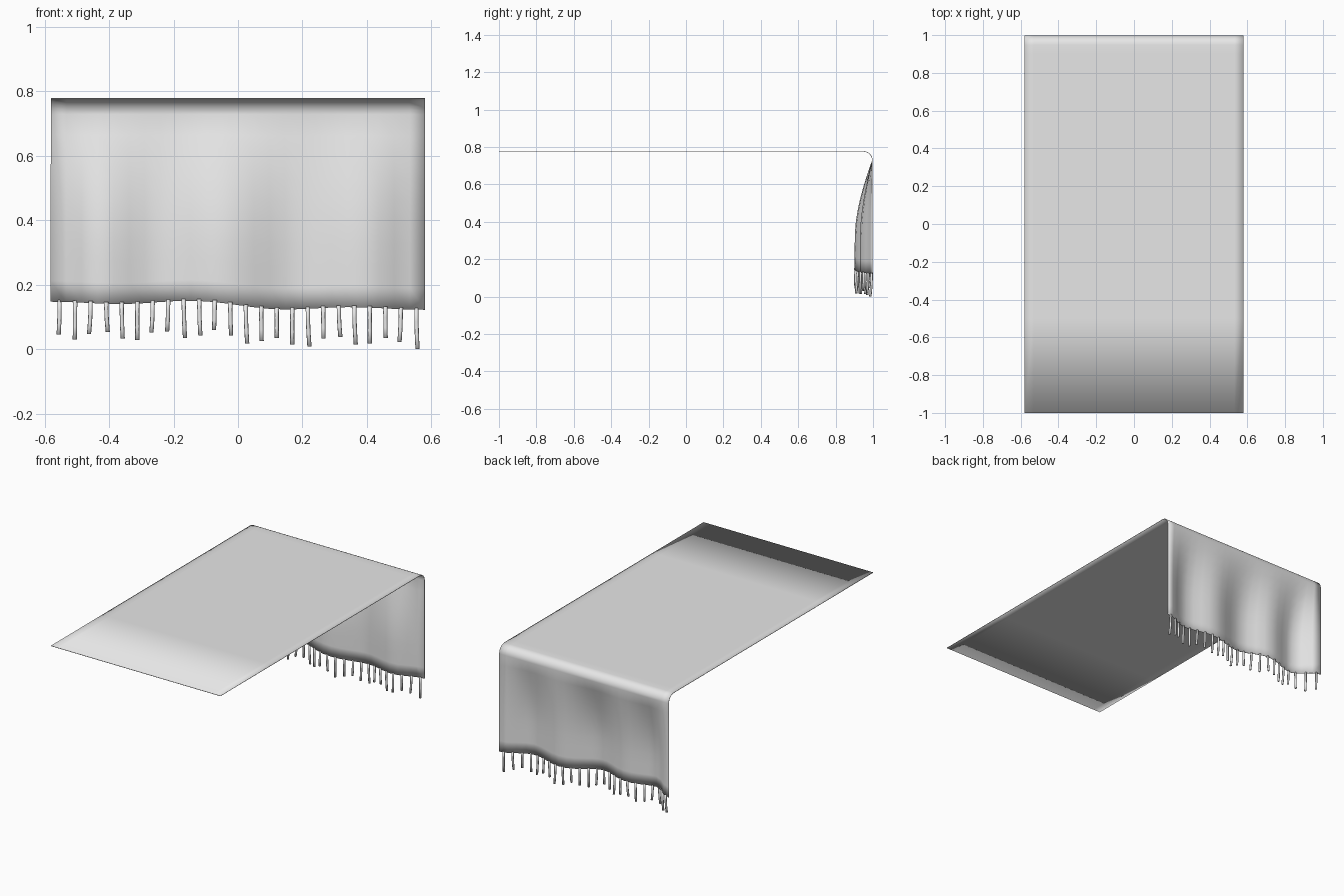
import bpy, bmesh, math, random

if "Cube" in bpy.data.objects:
    bpy.data.objects.remove(bpy.data.objects["Cube"])

random.seed(4)
HALF_W, TOP, COLS = 0.58, 0.778, 24

cloth = bpy.data.materials.new("grey cloth")
cloth.diffuse_color = (0.8, 0.8, 0.8, 1)
cloth.use_nodes = True
cloth.node_tree.nodes["Principled BSDF"].inputs["Base Color"].default_value = cloth.diffuse_color


def blend(points, x):
    """Smooth wave through a few (x, value) points."""
    for (x0, v0), (x1, v1) in zip(points, points[1:]):
        if x <= x1:
            t = min(1, max(0, (x - x0) / (x1 - x0)))
            return v0 + (v1 - v0) * (1 - math.cos(math.pi * t)) / 2
    return points[-1][1]


# Fold depth and hem height across the width
FOLDS = [(-0.58, 0), (-0.43, 0.95), (-0.24, 0.45), (-0.05, 1.0),
         (0.2, 0.3), (0.39, 0.7), (0.58, 0)]
HEM = [(-0.58, 0.147), (-0.36, 0.14), (-0.15, 0.15),
       (0.15, 0.123), (0.34, 0.13), (0.58, 0.122)]


def hang_y(x, z):
    drop = min(1, max(0, (0.73 - z) / 0.43))
    return 0.998 - 0.093 * math.sin(drop * math.pi / 2) * blend(FOLDS, x)


def finish(name, bm):
    mesh = bpy.data.meshes.new(name)
    bm.to_mesh(mesh)
    bm.free()
    mesh.materials.append(cloth)
    for p in mesh.polygons:
        p.use_smooth = True
    obj = bpy.data.objects.new(name, mesh)
    bpy.context.collection.objects.link(obj)
    return obj


# Runner: flat top, rounded bend, then a rippled hanging end
def column(x):
    pts = [(y, TOP) for y in (-1, -0.5, 0, 0.5, 0.9)]
    for i in range(7):
        a = math.radians(90 - 15 * i)
        pts.append((0.948 + 0.05 * math.cos(a), TOP - 0.05 + 0.05 * math.sin(a)))
    hem = blend(HEM, x)
    for i in range(1, 10):
        z = TOP - 0.05 + (hem - TOP + 0.05) * i / 9
        pts.append((hang_y(x, z), z))
    return pts


bm = bmesh.new()
grid = []
for c in range(COLS + 1):
    x = -HALF_W + 2 * HALF_W * c / COLS
    grid.append([bm.verts.new((x, y, z)) for y, z in column(x)])
for a, b in zip(grid, grid[1:]):
    for i in range(len(a) - 1):
        bm.faces.new((a[i], b[i], b[i + 1], a[i + 1]))
runner = finish("table_runner", bm)
solid = runner.modifiers.new("cloth thickness", 'SOLIDIFY')
solid.thickness = 0.003
solid.offset = -1

# Fringe: slim, slightly crooked tassels along the hem
TIPS = [0.045, 0.03, 0.047, 0.053, 0.033, 0.028, 0.052, 0.055, 0.035, 0.042, 0.06, 0.042,
        0.017, 0.025, 0.035, 0.014, 0.008, 0.033, 0.038, 0.014, 0.017, 0.035, 0.022, 0.0]
bm = bmesh.new()
SIDES, RINGS, RADIUS = 8, 4, 0.0065
for n, tip in enumerate(TIPS):
    x = -0.553 + 1.106 * n / (len(TIPS) - 1)
    top = blend(HEM, x) + 0.006
    y = hang_y(x, top) - 0.002
    lean_x, lean_y = random.uniform(-0.006, 0.006), random.uniform(-0.008, 0.004)
    rings = []
    for r in range(RINGS):
        t = r / (RINGS - 1)
        cx, cy, cz = x + lean_x * t * t, y + lean_y * t * t, top + (tip - top) * t
        rings.append([bm.verts.new((cx + RADIUS * math.cos(2 * math.pi * s / SIDES),
                                    cy + RADIUS * math.sin(2 * math.pi * s / SIDES), cz))
                      for s in range(SIDES)])
    for a, b in zip(rings, rings[1:]):
        for s in range(SIDES):
            k = (s + 1) % SIDES
            bm.faces.new((a[s], b[s], b[k], a[k]))
    bm.faces.new(rings[0])
    bm.faces.new(rings[-1][::-1])
finish("fringe_tassels", bm)
